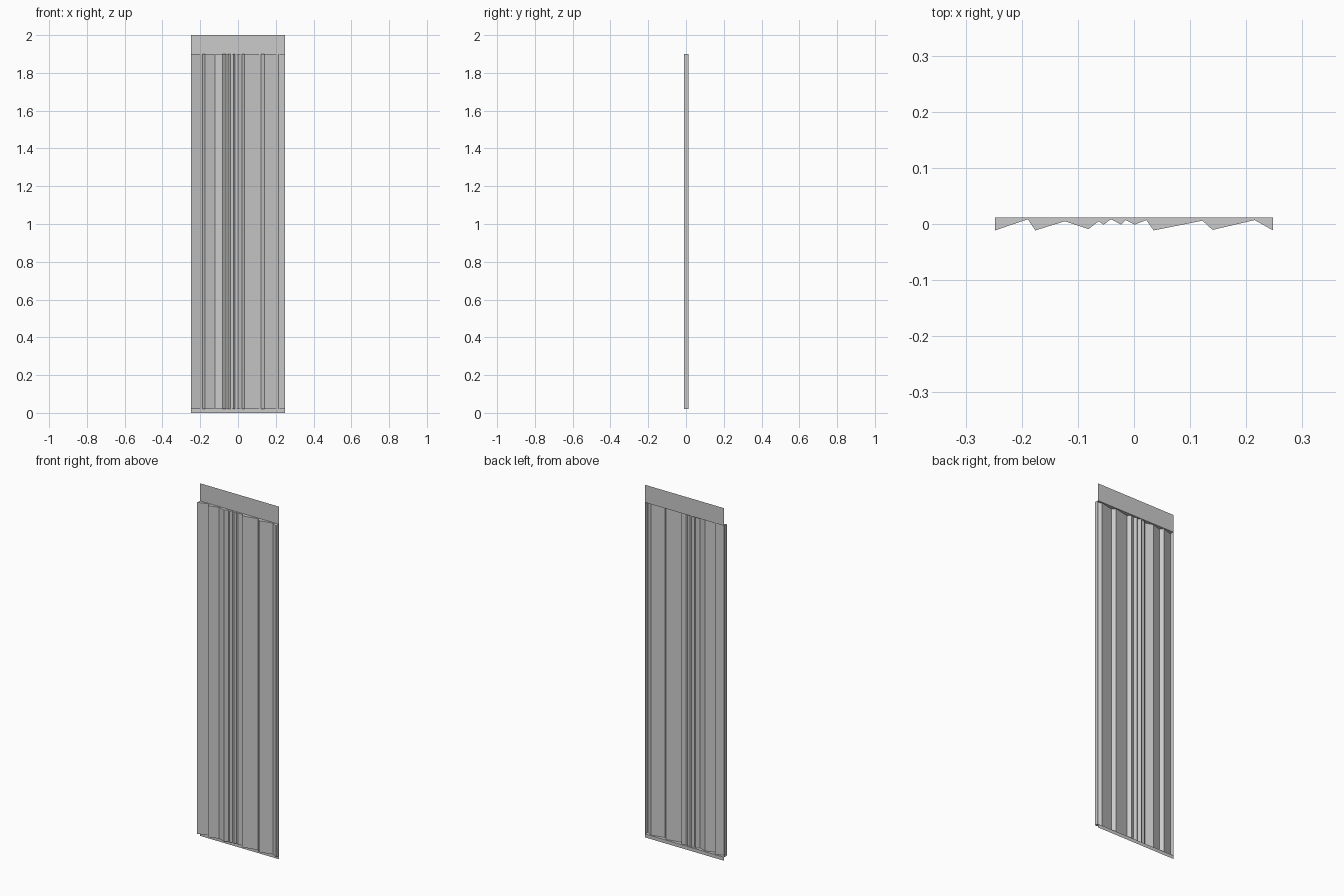
import bpy, bmesh

cube = bpy.data.objects.get("Cube")
if cube:
    bpy.data.objects.remove(cube, do_unlink=True)

HALF_W, BACK = 0.248, 0.012
LOW, HIGH, TOP = 0.02, 1.9, 2.0

# Matte grey for the whole panel
grey = bpy.data.materials.new("panel grey")
grey.use_nodes = True
colour = (0.6, 0.6, 0.6, 1)
grey.diffuse_color = colour
grey.node_tree.nodes["Principled BSDF"].inputs["Base Color"].default_value = colour

# Folded front outline, left to right: (x, y)
folds = [(-HALF_W, -0.0115), (-0.189, 0.0085), (-0.176, -0.0115), (-0.123, 0.005),
         (-0.081, -0.009), (-0.063, 0.005), (-0.054, -0.001), (-0.041, 0.0085),
         (-0.023, -0.001), (-0.015, 0.007), (0.001, -0.001), (0.022, 0.007),
         (0.035, -0.0115), (0.122, 0.006), (0.14, -0.0105), (0.215, 0.007),
         (HALF_W, -0.0115)]
corners = [(HALF_W, BACK), (-HALF_W, BACK)]


def add_part(name, bm):
    mesh = bpy.data.meshes.new(name)
    bm.to_mesh(mesh)
    bm.free()
    mesh.materials.append(grey)
    obj = bpy.data.objects.new(name, mesh)
    bpy.context.collection.objects.link(obj)
    return obj


def sheet(name, path, z0, z1):
    """Upright sheet following a path in plan."""
    bm = bmesh.new()
    rows = [[bm.verts.new((x, y, z)) for x, y in path] for z in (z0, z1)]
    for i in range(len(path) - 1):
        bm.faces.new((rows[0][i], rows[0][i + 1], rows[1][i + 1], rows[1][i]))
    return add_part(name, bm)


def cap(name, z, up):
    """Flat end closing the gap between the folds and the back plane."""
    bm = bmesh.new()
    face = bm.faces.new([bm.verts.new((x, y, z)) for x, y in folds + corners])
    face.normal_update()
    if (face.normal.z > 0) != up:
        face.normal_flip()
    bmesh.ops.triangulate(bm, faces=[face])
    return add_part(name, bm)


# Pleated sheet with its two side returns
sheet("pleated_sheet", [corners[1]] + folds + [corners[0]], LOW, HIGH)
cap("top_cap", HIGH, True)
cap("bottom_cap", LOW, False)

# Flat fixing bands above and below the pleats
back_line = corners[::-1]
sheet("top_band", back_line, HIGH, TOP)
sheet("bottom_band", back_line, 0, LOW)
